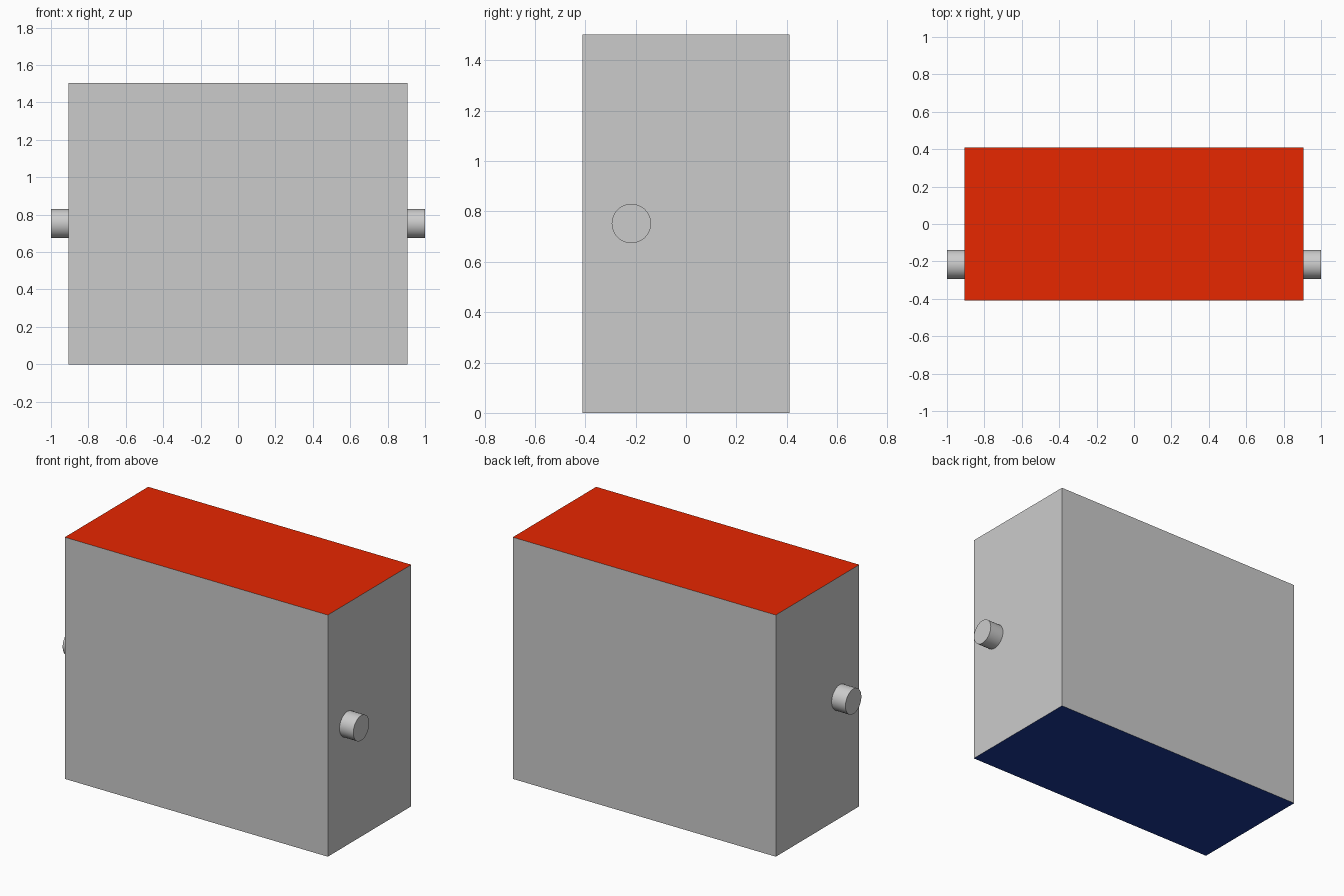
import bpy
from math import pi

if "Cube" in bpy.data.objects:
    bpy.data.objects.remove(bpy.data.objects["Cube"])

W, D, H = 1.81, 0.82, 1.503      # case size
PEG_R, PEG_Y, PEG_Z = 0.078, -0.217, 0.752


def material(name, color):
    m = bpy.data.materials.new(name)
    m.diffuse_color = color
    m.use_nodes = True
    m.node_tree.nodes["Principled BSDF"].inputs["Base Color"].default_value = m.diffuse_color
    return m


# Case: grey walls, red top face, blue bottom face
bpy.ops.mesh.primitive_cube_add(size=1, location=(0, 0, H / 2))
case = bpy.context.object
case.name = "case"
case.scale = (W, D, H)
bpy.ops.object.transform_apply(location=False, rotation=False, scale=True)
for m in (material("grey", (0.8, 0.8, 0.8, 1)),
          material("red", (0.8, 0.02, 0.0, 1)),
          material("blue", (0.01, 0.04, 0.3, 1))):
    case.data.materials.append(m)
for f in case.data.polygons:
    f.material_index = 1 if f.normal.z > 0.5 else 2 if f.normal.z < -0.5 else 0


# Round pegs sticking out of both ends
def peg(name, side):
    inner, outer = W / 2 - 0.02, 1.0
    bpy.ops.mesh.primitive_cylinder_add(
        vertices=48, radius=PEG_R, depth=outer - inner,
        location=(side * (inner + outer) / 2, PEG_Y, PEG_Z),
        rotation=(0, pi / 2, 0))
    bpy.context.object.name = name
    bpy.ops.object.shade_smooth_by_angle()


peg("right_peg", 1)
peg("left_peg", -1)
